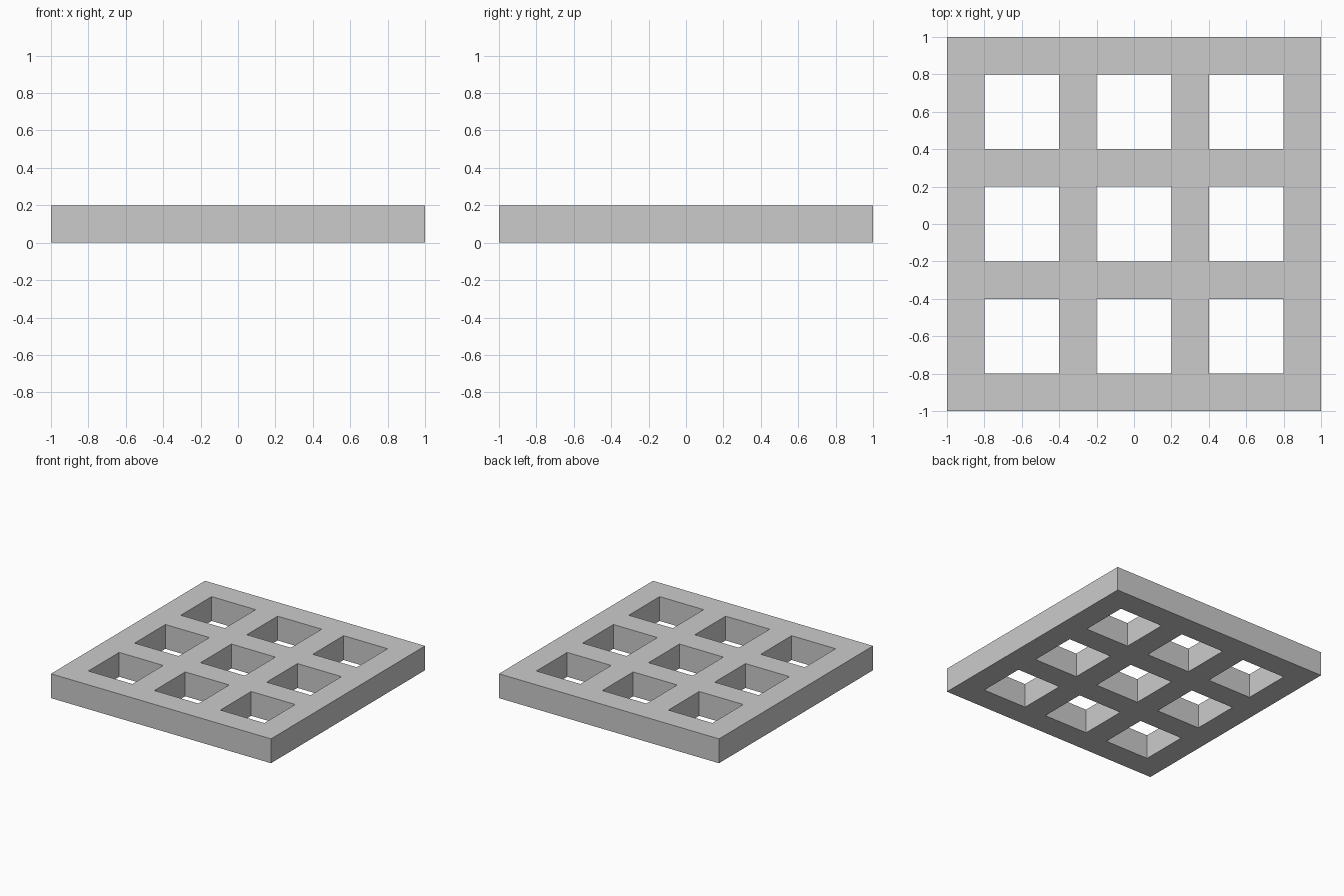
import bpy
import bmesh

if "Cube" in bpy.data.objects:
    bpy.data.objects.remove(bpy.data.objects["Cube"])

# Grid lines shared by x and y: bars alternate with square openings
LINES = [-1, -0.8, -0.4, -0.2, 0.2, 0.4, 0.8, 1]
THICKNESS = 0.2

bm = bmesh.new()
n = len(LINES)
verts = [[bm.verts.new((x, y, 0)) for y in LINES] for x in LINES]

# Flat lattice: leave out the cells that are openings in both directions
for i in range(n - 1):
    for j in range(n - 1):
        if i % 2 and j % 2:
            continue
        bm.faces.new((verts[i][j], verts[i + 1][j],
                      verts[i + 1][j + 1], verts[i][j + 1]))

mesh = bpy.data.meshes.new("grate")
bm.to_mesh(mesh)
bm.free()

grate = bpy.data.objects.new("grate", mesh)
bpy.context.collection.objects.link(grate)

# Thicken upwards from the ground
solid = grate.modifiers.new("thickness", 'SOLIDIFY')
solid.thickness = THICKNESS
solid.offset = 1
